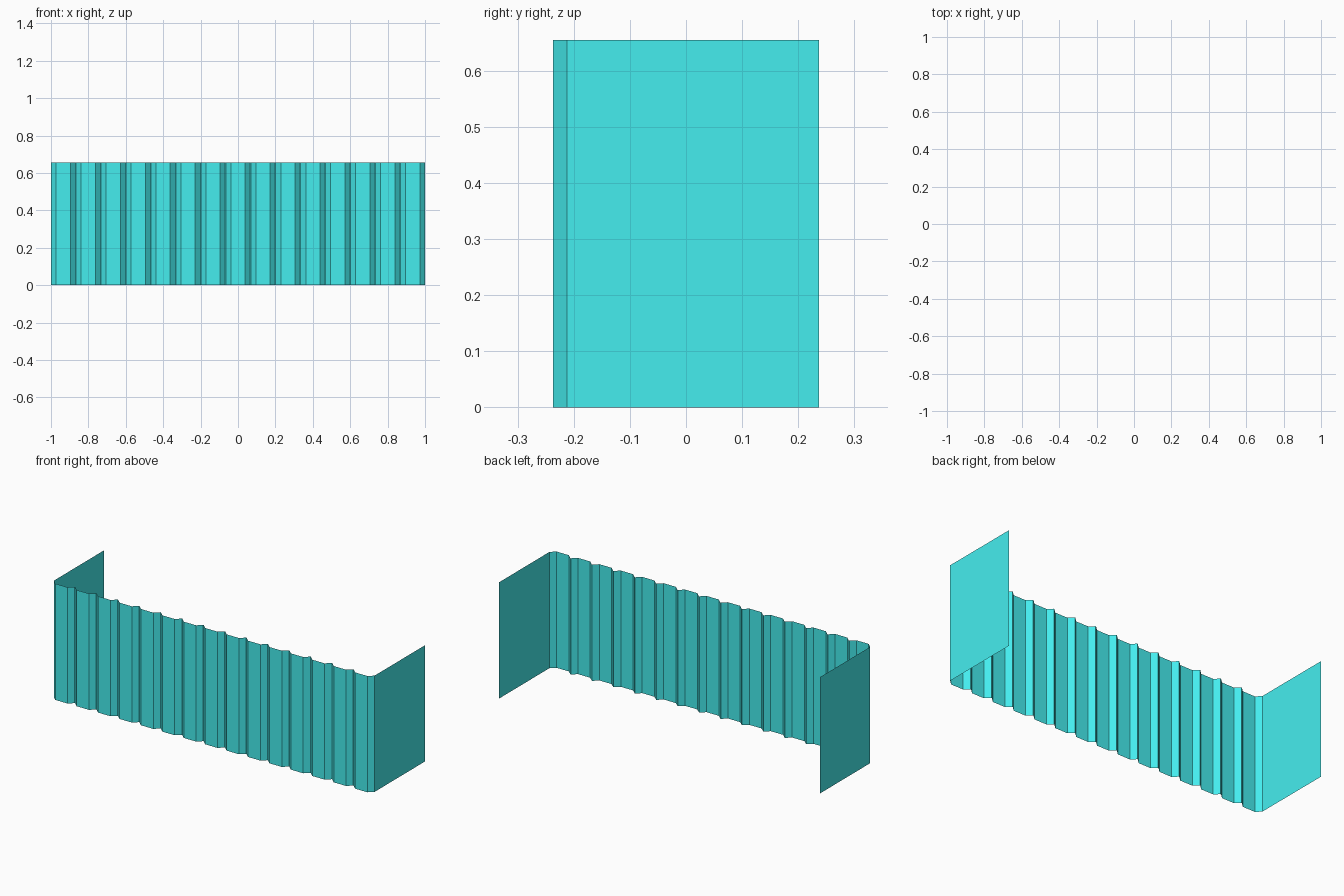
import bpy

if "Cube" in bpy.data.objects:
    bpy.data.objects.remove(bpy.data.objects["Cube"])

HEIGHT = 0.655
FRONT, BACK, REAR = -0.237, -0.212, 0.237
RIBS, SLANT, GAP = 15, 0.027, 0.003
PITCH = (2 + GAP) / RIBS

teal = bpy.data.materials.new("teal_sheet")
teal.diffuse_color = (0.06, 0.85, 0.86, 1)
teal.use_nodes = True
teal.node_tree.nodes["Principled BSDF"].inputs["Base Color"].default_value = teal.diffuse_color


def sheet(name, profile):
    """Raise an open plan profile into a vertical zero-thickness sheet."""
    n = len(profile)
    verts = [(x, y, z) for z in (0, HEIGHT) for x, y in profile]
    faces = [(i, i + 1, n + i + 1, n + i) for i in range(n - 1)]
    mesh = bpy.data.meshes.new(name)
    mesh.from_pydata(verts, [], faces)
    mesh.materials.append(teal)
    obj = bpy.data.objects.new(name, mesh)
    bpy.context.collection.objects.link(obj)
    return obj


# Corrugated front: shallow trapezoid ribs with narrow grooves
ribs = []
for i in range(RIBS):
    a = -1 + i * PITCH
    b = a + PITCH - GAP
    ribs += [(a, BACK), (a + SLANT, FRONT), (b - SLANT, FRONT), (b, BACK)]
sheet("corrugated_front", ribs)

# Flat end panels
sheet("left_panel", [(-1, REAR), (-1, BACK)])
sheet("right_panel", [(1, BACK), (1, REAR)])
